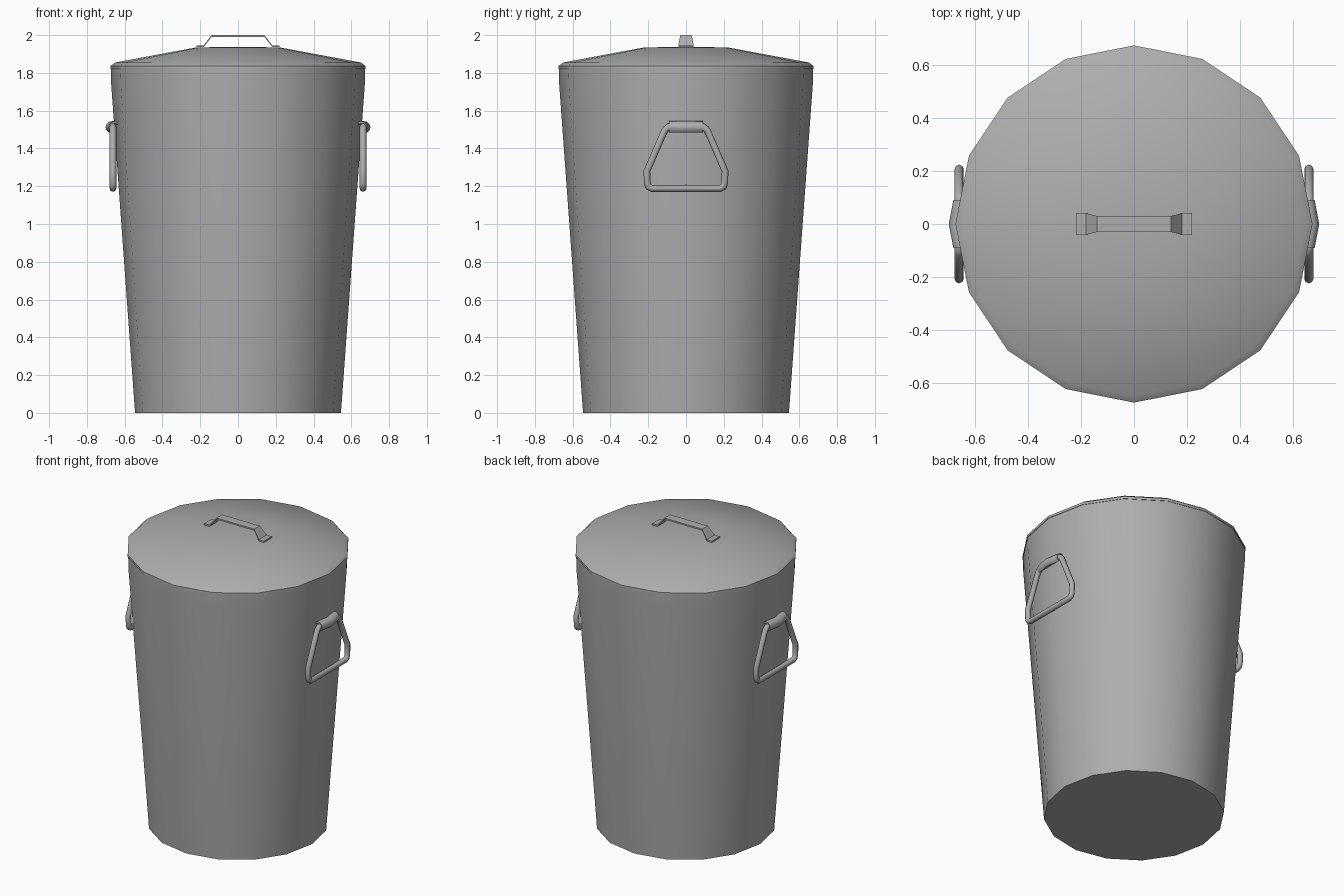
import bpy, bmesh, math
from mathutils import Vector

if "Cube" in bpy.data.objects:
    bpy.data.objects.remove(bpy.data.objects["Cube"], do_unlink=True)

SIDES = 16

metal = bpy.data.materials.new("galvanised grey")
metal.use_nodes = True
metal.diffuse_color = (0.42, 0.42, 0.42, 1)
metal.node_tree.nodes["Principled BSDF"].inputs["Base Color"].default_value = metal.diffuse_color


def finish(name, bm, angle):
    """Turn a bmesh into a named object; angle sets which edges stay sharp."""
    bmesh.ops.recalc_face_normals(bm, faces=bm.faces)
    mesh = bpy.data.meshes.new(name)
    bm.to_mesh(mesh)
    bm.free()
    mesh.materials.append(metal)
    obj = bpy.data.objects.new(name, mesh)
    bpy.context.collection.objects.link(obj)
    bpy.ops.object.select_all(action="DESELECT")
    obj.select_set(True)
    bpy.context.view_layer.objects.active = obj
    bpy.ops.object.shade_smooth_by_angle(angle=math.radians(angle))
    return obj


def loft(name, sections, angle, closed=True):
    """Skin a list of equal-length loops and cap both ends."""
    bm = bmesh.new()
    loops = [[bm.verts.new(p) for p in s] for s in sections]
    n = len(loops[0])
    for a, b in zip(loops, loops[1:]):
        for i in range(n):
            j = (i + 1) % n
            bm.faces.new((a[i], a[j], b[j], b[i]))
    bm.faces.new(loops[0])
    bm.faces.new(loops[-1])
    return finish(name, bm, angle)


def lathe(name, profile, angle):
    turn = [2 * math.pi * i / SIDES for i in range(SIDES)]
    return loft(name, [[(r * math.cos(t), r * math.sin(t), z) for t in turn]
                       for r, z in profile], angle)


# Tapered bin with a short straight collar
lathe("bin_body", [(0.545, 0), (0.671, 1.735), (0.673, 1.825)], 30)

# Shallow domed lid with a bevelled rim
lathe("lid", [(0.676, 1.82), (0.676, 1.836), (0.65, 1.855),
              (0.22, 1.935), (0.03, 1.937)], 50)

# Flat strap handle on the lid, wider at the feet
half = [(0.22, 1.936, 0.041), (0.182, 1.936, 0.041), (0.14, 1.99, 0.03)]
path = half + [(-x, z, w) for x, z, w in reversed(half)]
THICK = 0.01
loft("lid_handle", [[(x, -w, z), (x, w, z), (x, w, z + THICK), (x, -w, z + THICK)]
                    for x, z, w in path], 20)

# Side grips: a wire loop hung from a folded bracket on each side
ring_half = [(0.09, 1.515), (0.112, 1.497), (0.207, 1.28), (0.205, 1.215),
             (0.198, 1.197), (0.18, 1.188)]
ring = ring_half + [(-y, z) for y, z in reversed(ring_half)]
ARC = [math.radians(a) for a in range(-60, 211, 30)]

for side, label in ((1, "left"), (-1, "right")):
    centre = [Vector((side * 0.662, y, z)) for y, z in ring]
    sections = []
    for i, p in enumerate(centre):
        before, after = (p - centre[i - 1]), (centre[(i + 1) % len(centre)] - p)
        along = (before.normalized() + after.normalized()).normalized()
        out = Vector((1, 0, 0))
        across = along.cross(out)
        widen = 1 / max(0.7, along.dot(after.normalized()))
        sections.append([p + 0.0175 * (math.cos(t) * out + math.sin(t) * widen * across)
                         for t in (math.pi * k / 4 for k in range(8))])
    bm = bmesh.new()
    loops = [[bm.verts.new(v) for v in s] for s in sections]
    for a, b in zip(loops, loops[1:] + loops[:1]):
        for k in range(8):
            m = (k + 1) % 8
            bm.faces.new((a[k], a[m], b[m], b[k]))
    finish(label + "_grip_loop", bm, 60)

    # Bracket wraps the wire and bends with the wall
    stations = []
    for y, x in ((-0.09, 0.652), (0, 0.669), (0.09, 0.652)):
        outer = [(side * (x + 0.032 * math.cos(a)), y, 1.512 + 0.032 * math.sin(a)) for a in ARC]
        inner = [(side * (x + 0.021 * math.cos(a)), y, 1.512 + 0.021 * math.sin(a))
                 for a in reversed(ARC)]
        stations.append(outer + inner)
    loft(label + "_grip_bracket", stations, 35)
